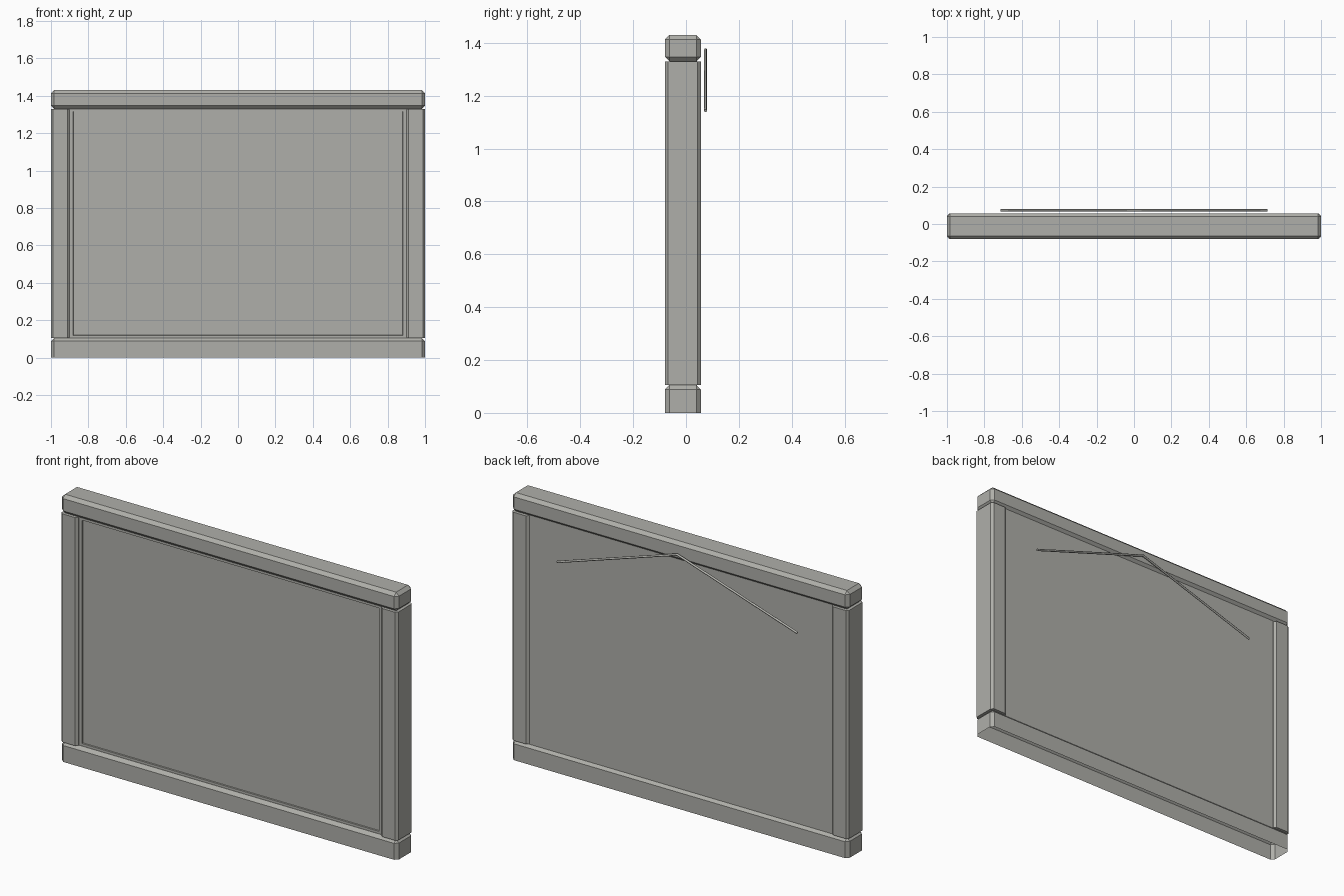
import bpy
import bmesh
from mathutils import Vector

cube = bpy.data.objects.get("Cube")
if cube:
    bpy.data.objects.remove(cube, do_unlink=True)

GREY = (0.43, 0.43, 0.40, 1)
grey = bpy.data.materials.new("warm grey")
grey.use_nodes = True
grey.diffuse_color = GREY
grey.node_tree.nodes["Principled BSDF"].inputs["Base Color"].default_value = GREY


def box_mesh(lo, hi):
    """Box spanning two opposite corners."""
    lo, hi = Vector(lo), Vector(hi)
    bm = bmesh.new()
    bmesh.ops.create_cube(bm, size=1)
    for v in bm.verts:
        v.co = (lo + hi) / 2 + v.co * (hi - lo)
    return bm


def chamfer(bm, width, rule):
    """Chamfer the edges whose two end points satisfy the rule."""
    edges = [e for e in bm.edges if rule(e.verts[0].co, e.verts[1].co)]
    bmesh.ops.bevel(bm, geom=edges, offset=width, segments=1, affect='EDGES')


def finish(bm, name):
    mesh = bpy.data.meshes.new(name)
    bm.normal_update()
    bm.to_mesh(mesh)
    bm.free()
    mesh.materials.append(grey)
    obj = bpy.data.objects.new(name, mesh)
    bpy.context.collection.objects.link(obj)


FRONT, BACK = -0.08, 0.056
POST_BASE, POST_TOP = 0.105, 1.33

# Top rail, chamfered all round
bm = box_mesh((-1, FRONT, POST_TOP), (1, BACK, 1.43))
chamfer(bm, 0.017, lambda a, b: True)
finish(bm, "top_rail")

# Bottom rail, chamfered except along its open underside
bm = box_mesh((-1, FRONT, 0), (1, BACK, POST_BASE))
chamfer(bm, 0.017, lambda a, b: max(a.z, b.z) > 0.01)
bm.normal_update()
underside = [f for f in bm.faces if f.normal.z < -0.9]
bmesh.ops.delete(bm, geom=underside, context='FACES')
finish(bm, "bottom_rail")

# Side posts, chamfered along their upright edges
for side, name in ((-1, "right_post"), (1, "left_post")):
    x0, x1 = sorted((side * 0.9, side))
    bm = box_mesh((x0, FRONT, POST_BASE), (x1, BACK, POST_TOP))
    chamfer(bm, 0.012, lambda a, b: abs(a.z - b.z) > 0.5)
    finish(bm, name)

# Panel with a shallow inset field on its front
bm = box_mesh((-0.9, -0.062, 0.1), (0.9, 0.042, 1.335))
bm.normal_update()
face = [f for f in bm.faces if f.normal.y < -0.9]
bmesh.ops.inset_region(bm, faces=face, thickness=0.026)
bmesh.ops.inset_region(bm, faces=face, thickness=0.002, depth=-0.006)
finish(bm, "panel")

# Hanging wire
curve = bpy.data.curves.new("hanging_wire", 'CURVE')
curve.dimensions = '3D'
curve.bevel_depth = 0.006
curve.bevel_resolution = 1
curve.use_fill_caps = True
path = [(-0.713, 0.074, 1.143), (0, 0.074, 1.373), (0.713, 0.074, 1.143)]
spline = curve.splines.new('POLY')
spline.points.add(len(path) - 1)
for point, co in zip(spline.points, path):
    point.co = (*co, 1)
curve.materials.append(grey)
wire = bpy.data.objects.new("hanging_wire", curve)
bpy.context.collection.objects.link(wire)
